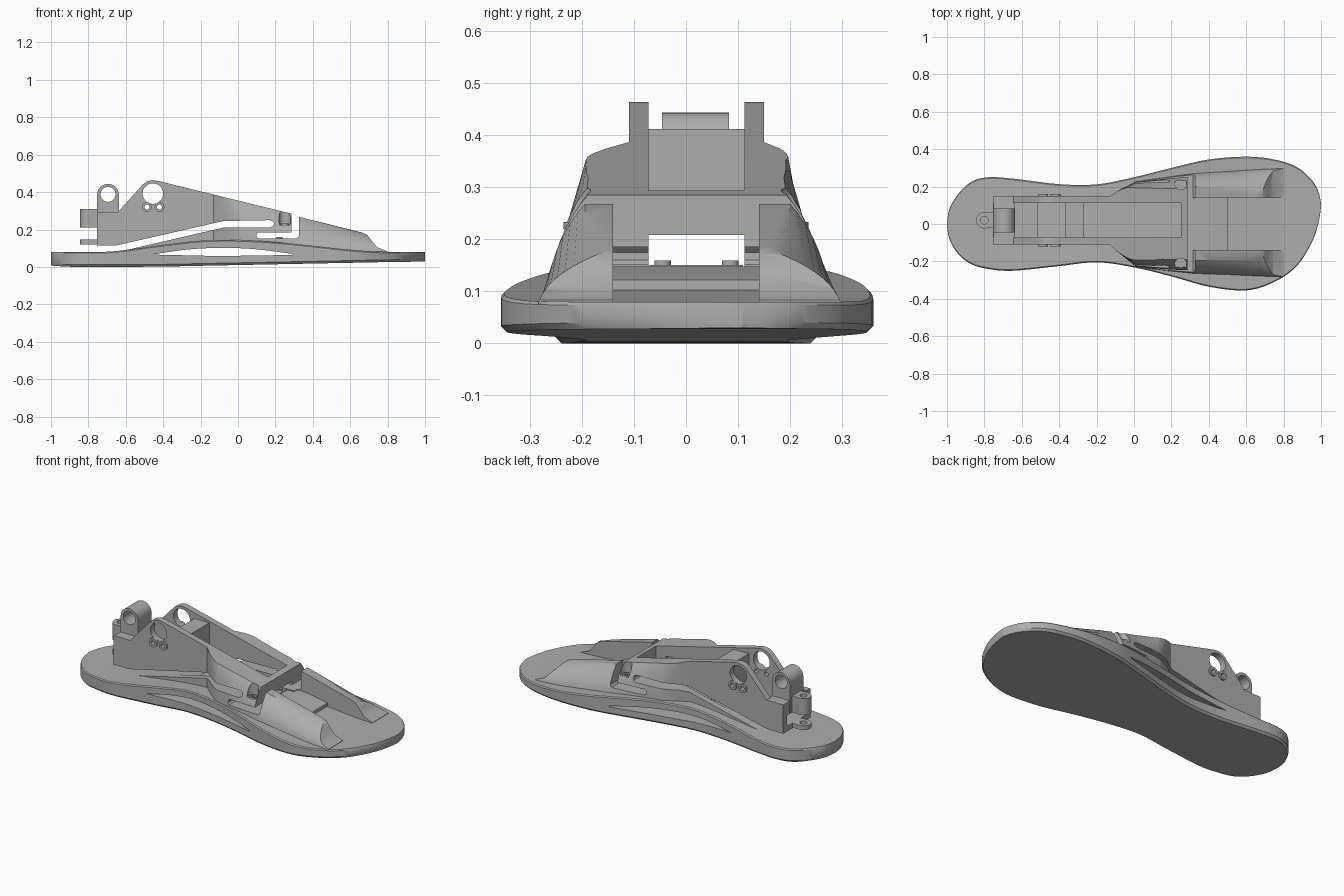
import bpy, bmesh, math
from mathutils import Vector, Matrix

if "Cube" in bpy.data.objects:
    bpy.data.objects.remove(bpy.data.objects["Cube"], do_unlink=True)

grey = bpy.data.materials.new("Plain grey")
grey.use_nodes = True
COLOUR = (0.42, 0.42, 0.42, 1)
grey.diffuse_color = COLOUR
grey.node_tree.nodes["Principled BSDF"].inputs["Base Color"].default_value = COLOUR


def finish(name, bm):
    bmesh.ops.recalc_face_normals(bm, faces=bm.faces)
    mesh = bpy.data.meshes.new(name)
    bm.to_mesh(mesh)
    bm.free()
    mesh.materials.append(grey)
    obj = bpy.data.objects.new(name, mesh)
    bpy.context.scene.collection.objects.link(obj)
    return obj


def loft(name, sections):
    """Skin a list of equal-length point rings and cap both ends."""
    bm = bmesh.new()
    rings = [[bm.verts.new(p) for p in s] for s in sections]
    n = len(rings[0])
    for a, b in zip(rings, rings[1:]):
        for i in range(n):
            j = (i + 1) % n
            bm.faces.new((a[i], a[j], b[j], b[i]))
    bm.faces.new(rings[0])
    bm.faces.new(rings[-1][::-1])
    return finish(name, bm)


def prism(name, profile, y0, y1):
    """Extrude an x-z outline along y."""
    return loft(name, [[(x, y, z) for x, z in profile] for y in (y0, y1)])


def box(name, x0, x1, y0, y1, z0, z1):
    return prism(name, [(x0, z0), (x1, z0), (x1, z1), (x0, z1)], y0, y1)


def cylinder(name, centre, radius, depth, axis="Z"):
    bm = bmesh.new()
    turn = Matrix.Rotation(math.pi / 2, 4, "X") if axis == "Y" else Matrix()
    bmesh.ops.create_cone(bm, cap_ends=True, segments=32, radius1=radius,
                          radius2=radius, depth=depth,
                          matrix=Matrix.Translation(centre) @ turn)
    return finish(name, bm)


def combine(obj, tool, op="DIFFERENCE"):
    mod = obj.modifiers.new("cut", "BOOLEAN")
    mod.operation, mod.solver, mod.object = op, "EXACT", tool
    bpy.context.view_layer.objects.active = obj
    bpy.ops.object.modifier_apply(modifier=mod.name)
    bpy.data.objects.remove(tool, do_unlink=True)


def spline(rows, steps):
    """Smooth curve through rows of any width."""
    rows = [Vector(r) for r in rows]
    pts = [rows[0]] + rows + [rows[-1]]
    out = []
    for a, b, c, d in zip(pts, pts[1:], pts[2:], pts[3:]):
        for k in range(steps):
            t = k / steps
            out.append((b * 2 + (c - a) * t + (a * 2 - b * 5 + c * 4 - d) * t ** 2
                        + (b * 3 - a - c * 3 + d) * t ** 3) * 0.5)
    return out + [rows[-1]]


# Sole: x, right edge, left edge, underside, top
plan = [(-1, -.01, .01, .01, .08), (-.985, -.085, .085, .006, .08),
        (-.94, -.16, .16, .003, .08), (-.87, -.215, .225, 0, .08),
        (-.78, -.24, .25, 0, .08), (-.65, -.25, .243, 0, .085),
        (-.4, -.225, .213, .002, .118), (-.2, -.205, .212, .006, .14),
        (0, -.232, .25, .01, .143), (.2, -.28, .3, .014, .133),
        (.4, -.335, .345, .018, .113), (.6, -.355, .36, .022, .092),
        (.75, -.31, .345, .025, .082), (.87, -.225, .305, .027, .08),
        (.95, -.1, .235, .028, .08), (.985, 0, .175, .029, .08),
        (1, .09, .11, .03, .08)]
sections = []
for x, r, l, b, t in spline(plan, 5):
    c = min(.012, (l - r) / 4)
    sections.append([(x, r + c, b), (x, l - c, b), (x, l, b + c), (x, l, t - c / 2),
                     (x, l - c / 2, t), (x, r + c / 2, t), (x, r, t - c / 2), (x, r, b + c)])
sole = loft("sole", sections)
arch_slot = spline([(-.46, .066), (-.27, .093), (-.08, .102), (.1, .094), (.29, .07)], 6)
combine(sole, prism("slot_cutter", arch_slot + [Vector((.29, .064)), Vector((-.1, .058))], -1, 1))

# Frame: narrow box at the heel flaring into a wide dome, trimmed by a side outline
hull = []
for x, cy, w, h, e in [(-.76, .02, .13, .75, .1), (-.13, .02, .13, .75, .1),
                       (-.07, .012, .175, .62, .45), (.01, 0, .228, .5, .8),
                       (.15, 0, .25, .42, .9), (.32, .003, .272, .36, 1),
                       (.68, .007, .288, .2, 1), (.82, .007, .292, .17, 1)]:
    ring = []
    for i in range(33):
        a = math.pi * i / 32
        c, s = math.cos(a), max(0, math.sin(a))
        ring.append((x, cy + w * math.copysign(abs(c) ** e, c), .07 + (h - .07) * s ** e))
    hull.append(ring)
frame = loft("frame", hull)
upper = [(-.755, .115), (-.755, .29), (-.645, .29), (-.51, .44), (-.485, .458),
         (-.455, .464), (-.42, .458), (.285, .285)]
flex_slot = [(.285, .185), (.11, .185), (.1, .175), (.1, .16), (.11, .152), (.315, .152),
             (.325, .165), (.325, .268)]
toe = [(.66, .185), (.69, .172), (.715, .14), (.745, .105), (.8, .083), (.8, .075)]
underside = [(.4, .1), (.2, .12), (-.08, .13), (-.4, .105), (-.62, .072), (-.62, .085)]
long_slot = [(-.08, .21), (.17, .21), (.187, .218), (.193, .23), (.187, .243), (.17, .25),
             (-.08, .245), (-.65, .115)]
combine(frame, prism("outline", upper + flex_slot + toe + underside + long_slot, -.4, .4), "INTERSECT")

# Open centre, window under the front crossbar and toe channel
combine(frame, box("well_cutter", -.8, .25, -.072, .112, .146, .7))
combine(frame, box("window_cutter", .2, .3, -.072, .112, .146, .208))
combine(frame, box("toe_cutter", .3, .9, -.14, .14, .05, .5))

# Pivot and bolt holes through the side walls
for x, z, r in [(-.455, .392, .055), (-.487, .32, .013), (-.42, .32, .013)]:
    combine(frame, cylinder("hole_cutter", (x, 0, z), r, 1, "Y"))

# Counterbored screws on the shoulders
for side, y in (("right", -.215), ("left", .215)):
    combine(frame, cylinder("bore_cutter", (.25, y, .33), .032, .21))
    head = cylinder(side + "_shoulder_screw", (.25, y, .226), .02, .014)
    combine(head, cylinder("socket_cutter", (.25, y, .235), .01, .02))

# Bolt rings on the outside of the walls
for side, y in (("right", -.112), ("left", .152)):
    for end, x in (("rear", -.487), ("front", -.42)):
        ring = cylinder(f"{side}_{end}_bolt_ring", (x, y, .32), .026, .016, "Y")
        combine(ring, cylinder("ring_cutter", (x, y, .32), .013, .1, "Y"))

# Cross members between the walls
box("bulkhead", -.37, -.27, -.08, .12, .22, .412)
box("heel_block", -.752, -.636, -.08, .12, .21, .288)
prism("toe_step", [(.3, .08), (.3, .148), (.36, .148), (.5, .122), (.5, .08)], -.141, .141)

# Heel lug with a cross hole
lug = [(-.753, .212), (-.637, .212)]
for i in range(17):
    a = math.pi * i / 16
    lug.append((-.695 + .058 * math.cos(a), .386 + .058 * math.sin(a)))
heel_lug = prism("heel_lug", lug, -.046, .083)
combine(heel_lug, cylinder("lug_cutter", (-.695, 0, .388), .04, 1, "Y"))

# Vertical heel boss and the lower tab, both bored
for name, z0, z1 in (("heel_boss", .21, .31), ("heel_tab", .12, .146)):
    mid = (-.8, .02, (z0 + z1) / 2)
    part = cylinder(name, mid, .044, z1 - z0)
    combine(part, box("web", -.8, -.745, -.022, .062, z0, z1), "UNION")
    combine(part, cylinder("bore_cutter", mid, .02, .5))

# Floor plate and its corner screws
box("floor_plate", -.24, .25, -.07, .11, .13, .151)
for x in (-.213, .223):
    for y in (-.045, .085):
        cylinder("floor_screw", (x, y, .153), .016, .012)

# Smooth curved surfaces, keep edges crisp
for obj in bpy.context.scene.objects:
    if obj.type == "MESH":
        bpy.ops.object.select_all(action="DESELECT")
        obj.select_set(True)
        bpy.context.view_layer.objects.active = obj
        bpy.ops.object.shade_smooth_by_angle(angle=math.radians(30))
